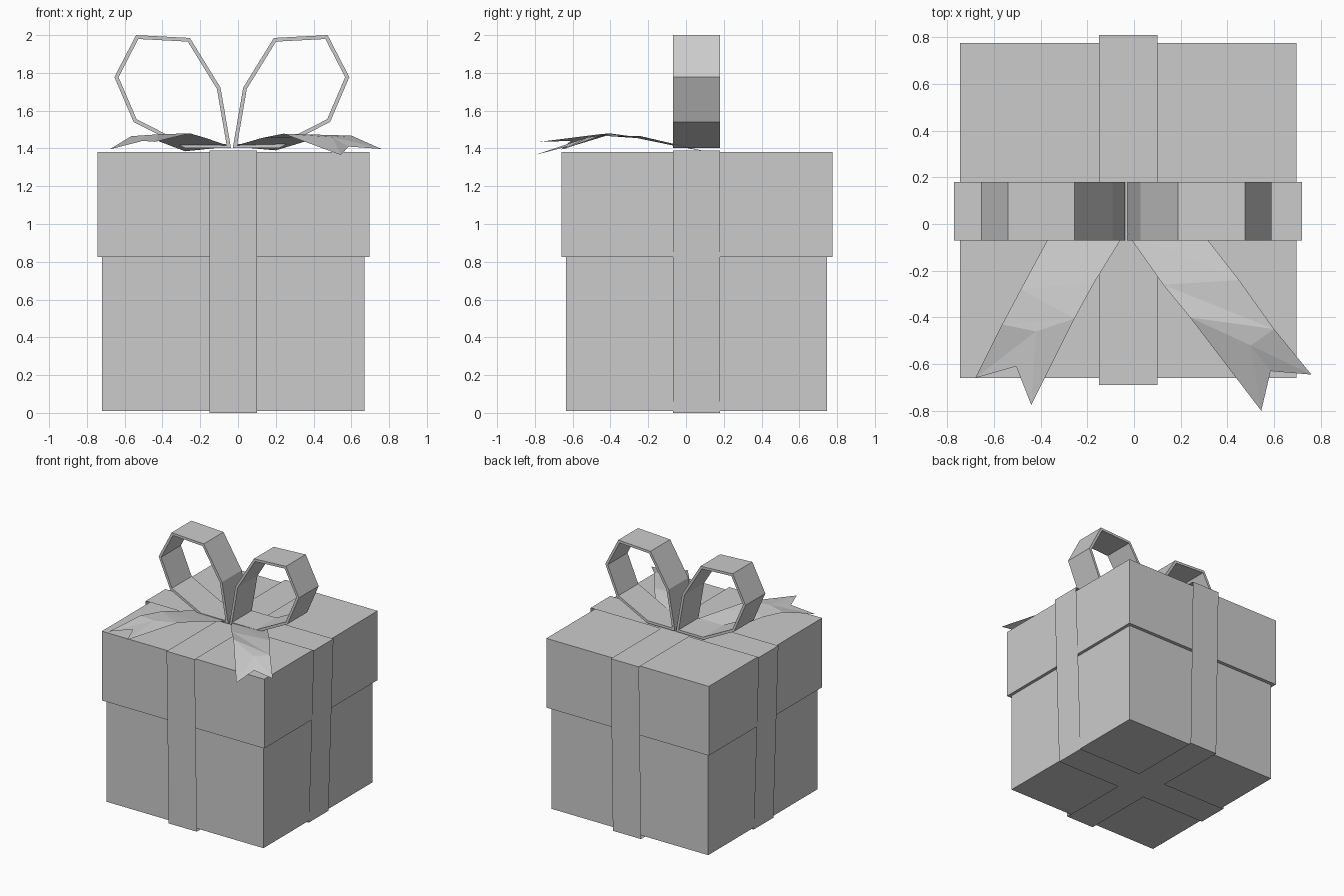
import bpy
from mathutils import Vector

if "Cube" in bpy.data.objects:
    bpy.data.objects.remove(bpy.data.objects["Cube"])


def make(name, verts, faces):
    mesh = bpy.data.meshes.new(name)
    mesh.from_pydata(verts, [], faces)
    mesh.update()
    obj = bpy.data.objects.new(name, mesh)
    bpy.context.collection.objects.link(obj)
    return obj


def box(name, x0, x1, y0, y1, z0, z1):
    bpy.ops.mesh.primitive_cube_add(size=1, location=((x0 + x1) / 2, (y0 + y1) / 2, (z0 + z1) / 2))
    obj = bpy.context.object
    obj.name = name
    obj.scale = (x1 - x0, y1 - y0, z1 - z0)


def inset(points, d):
    """Mitred inward offset of a counter-clockwise 2D outline."""
    out = []
    for i, p in enumerate(points):
        a = (p - points[i - 1]).normalized()
        b = (points[(i + 1) % len(points)] - p).normalized()
        na, nb = Vector((-a.y, a.x)), Vector((-b.y, b.x))
        out.append(p + (na + nb) * d / (1 + na.dot(nb)))
    return out


# Box body and overhanging lid
box("box_body", -0.72, 0.67, -0.635, 0.747, 0.01, 0.825)
box("box_lid", -0.745, 0.695, -0.66, 0.775, 0.825, 1.38)


# Thin ribbon bands wrapped round the box, slightly wider at the top
def band(name, profile, lo, hi, along_x):
    place = (lambda p, w: (p[0], w, p[1])) if along_x else (lambda p, w: (w, p[0], p[1]))
    verts = [place(p, w) for w in (lo, hi) for p in profile]
    faces = []
    for i in range(4):
        j = (i + 1) % 4
        face = (i, j, j + 4, i + 4)
        faces.append(face if not along_x else face[::-1])
    make(name, verts, faces)


band("ribbon_front_to_back", [(-0.663, 0), (0.783, 0), (0.81, 1.39), (-0.69, 1.39)],
     -0.15, 0.10, False)
band("ribbon_side_to_side", [(-0.726, 0), (0.676, 0), (0.72, 1.39), (-0.77, 1.39)],
     -0.07, 0.18, True)

# Bow loops: seven-sided rings, mirrored about the knot
KNOT_X = -0.0325
outline = [(0.005, 1.403), (0.25, 1.403), (0.52, 1.54), (0.622, 1.778),
           (0.507, 2.0), (0.222, 1.985), (0.06, 1.722)]
outer = [Vector(p) for p in outline]
ring = outer + inset(outer, 0.02)
n = len(outer)
for name, s in (("bow_loop_right", 1), ("bow_loop_left", -1)):
    verts = [(KNOT_X + s * p.x, y, p.y) for y in (-0.07, 0.18) for p in ring]
    faces = []
    for i in range(n):
        j = (i + 1) % n
        faces += [(i, j, j + n, i + n),
                  (i + 3 * n, j + 3 * n, j + 2 * n, i + 2 * n),
                  (i + 2 * n, j + 2 * n, j, i),
                  (i + n, j + n, j + 3 * n, i + 3 * n)]
    if s < 0:
        faces = [f[::-1] for f in faces]
    make(name, verts, faces)


# Ribbon tails: three rows of two points, a crease point, then a notched end
def tail(name, verts, flip):
    faces = [(0, 2, 3), (0, 3, 1), (2, 4, 5), (2, 5, 3),
             (4, 6, 5), (4, 7, 6), (7, 8, 6), (8, 9, 6), (9, 5, 6)]
    make(name, verts, [f[::-1] for f in faces] if flip else faces)


tail("bow_tail_left", [
    (-0.28, 0.10, 1.385), (-0.04, -0.04, 1.41),
    (-0.485, -0.28, 1.463), (-0.17, -0.25, 1.455),
    (-0.565, -0.43, 1.465), (-0.255, -0.405, 1.48),
    (-0.42, -0.46, 1.475),
    (-0.68, -0.66, 1.395), (-0.505, -0.61, 1.44), (-0.44, -0.775, 1.435)], False)
tail("bow_tail_right", [
    (-0.03, -0.04, 1.41), (0.20, 0.08, 1.39),
    (0.125, -0.26, 1.455), (0.45, -0.24, 1.465),
    (0.24, -0.40, 1.478), (0.60, -0.45, 1.468),
    (0.50, -0.52, 1.46),
    (0.545, -0.80, 1.365), (0.585, -0.63, 1.41), (0.76, -0.645, 1.397)], False)
